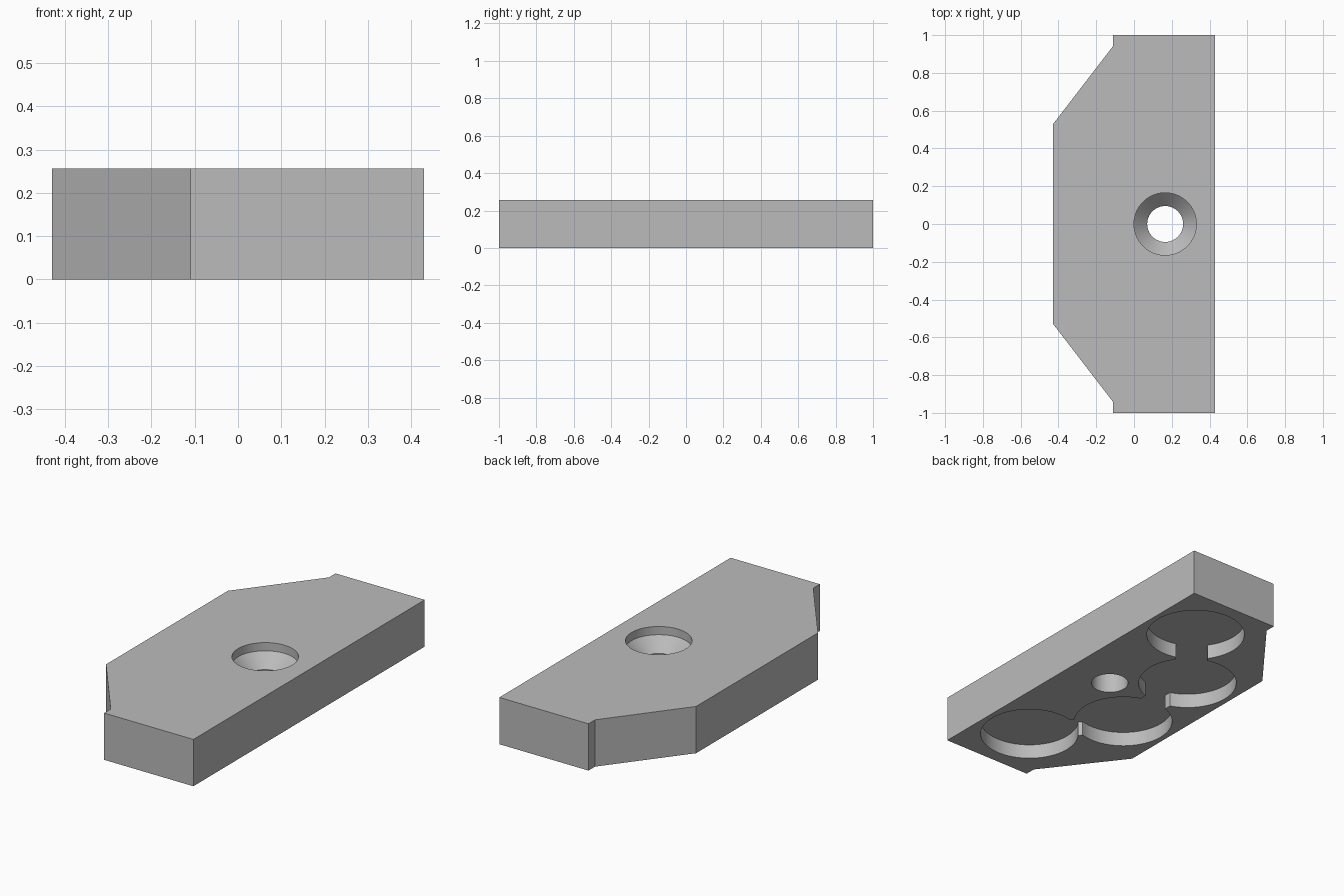
import bpy, bmesh, math
from mathutils import Vector, Matrix

cube = bpy.data.objects.get("Cube")
if cube:
    bpy.data.objects.remove(cube, do_unlink=True)

HEIGHT = 0.256
POCKET_DEPTH = 0.08
POCKET_RADIUS = 0.254
CHANNEL_WIDTH = 0.165
HOLE = Vector((0.165, 0))
SEGMENTS = 96

grey = bpy.data.materials.new("plain grey")
grey.use_nodes = True
colour = (0.5, 0.5, 0.5, 1)
grey.diffuse_color = colour
grey.node_tree.nodes["Principled BSDF"].inputs["Base Color"].default_value = colour


def make_object(name, bm):
    bmesh.ops.recalc_face_normals(bm, faces=bm.faces)
    mesh = bpy.data.meshes.new(name)
    bm.to_mesh(mesh)
    bm.free()
    mesh.materials.append(grey)
    obj = bpy.data.objects.new(name, mesh)
    bpy.context.collection.objects.link(obj)
    return obj


def prism(name, outline, z0, z1):
    bm = bmesh.new()
    face = bm.faces.new([bm.verts.new((x, y, z0)) for x, y in outline])
    top = bmesh.ops.extrude_face_region(bm, geom=[face])["geom"]
    verts = [v for v in top if isinstance(v, bmesh.types.BMVert)]
    bmesh.ops.translate(bm, verts=verts, vec=(0, 0, z1 - z0))
    return make_object(name, bm)


def turned(name, centre, profile):
    """Stack rings of (radius, z) into one closed round solid."""
    bm = bmesh.new()
    rings = []
    for r, z in profile:
        angles = [math.tau * i / SEGMENTS for i in range(SEGMENTS)]
        rings.append([bm.verts.new((centre.x + r * math.cos(a),
                                    centre.y + r * math.sin(a), z)) for a in angles])
    for low, high in zip(rings, rings[1:]):
        for i in range(SEGMENTS):
            j = (i + 1) % SEGMENTS
            bm.faces.new((low[i], low[j], high[j], high[i]))
    bm.faces.new(rings[0])
    bm.faces.new(rings[-1])
    return make_object(name, bm)


def channel(name, start, end):
    along = (end - start).normalized()
    side = Vector((-along.y, along.x)) * CHANNEL_WIDTH / 2
    mid = (start + end) / 2
    reach = along * 0.12
    corners = [mid - reach - side, mid + reach - side,
               mid + reach + side, mid - reach + side]
    return prism(name, corners, -0.1, POCKET_DEPTH)


# Plate: one long straight edge, the other tapered at both ends with small steps
half = [(0.43, 1), (-0.11, 1), (-0.11, 0.943), (-0.43, 0.527)]
outline = half + [(x, -y) for x, y in reversed(half)]
plate = prism("mounting_plate", outline, 0, HEIGHT)

# Countersunk screw hole
cutters = [turned("screw_hole_cutter", HOLE, [
    (0.095, -0.1), (0.095, HEIGHT - 0.115),
    (0.165, HEIGHT - 0.045), (0.165, HEIGHT + 0.1)])]

# Round pockets in the underside, joined by short channels
centres = [Vector((0.146, -0.673)), Vector((-0.145, -0.26)),
           Vector((-0.145, 0.26)), Vector((0.146, 0.673))]
for c in centres:
    cutters.append(turned("pocket_cutter", c,
                          [(POCKET_RADIUS, -0.1), (POCKET_RADIUS, POCKET_DEPTH)]))
for a, b in zip(centres, centres[1:]):
    cutters.append(channel("channel_cutter", a, b))

# Cut everything out of the plate and drop the cutters
bpy.ops.object.select_all(action='DESELECT')
bpy.context.view_layer.objects.active = plate
plate.select_set(True)
for cutter in cutters:
    cutter.hide_render = True
    mod = plate.modifiers.new("cut", 'BOOLEAN')
    mod.operation = 'DIFFERENCE'
    mod.solver = 'EXACT'
    mod.object = cutter
    bpy.ops.object.modifier_apply(modifier=mod.name)
    bpy.data.objects.remove(cutter, do_unlink=True)

bpy.ops.object.shade_smooth_by_angle(angle=math.radians(30))
